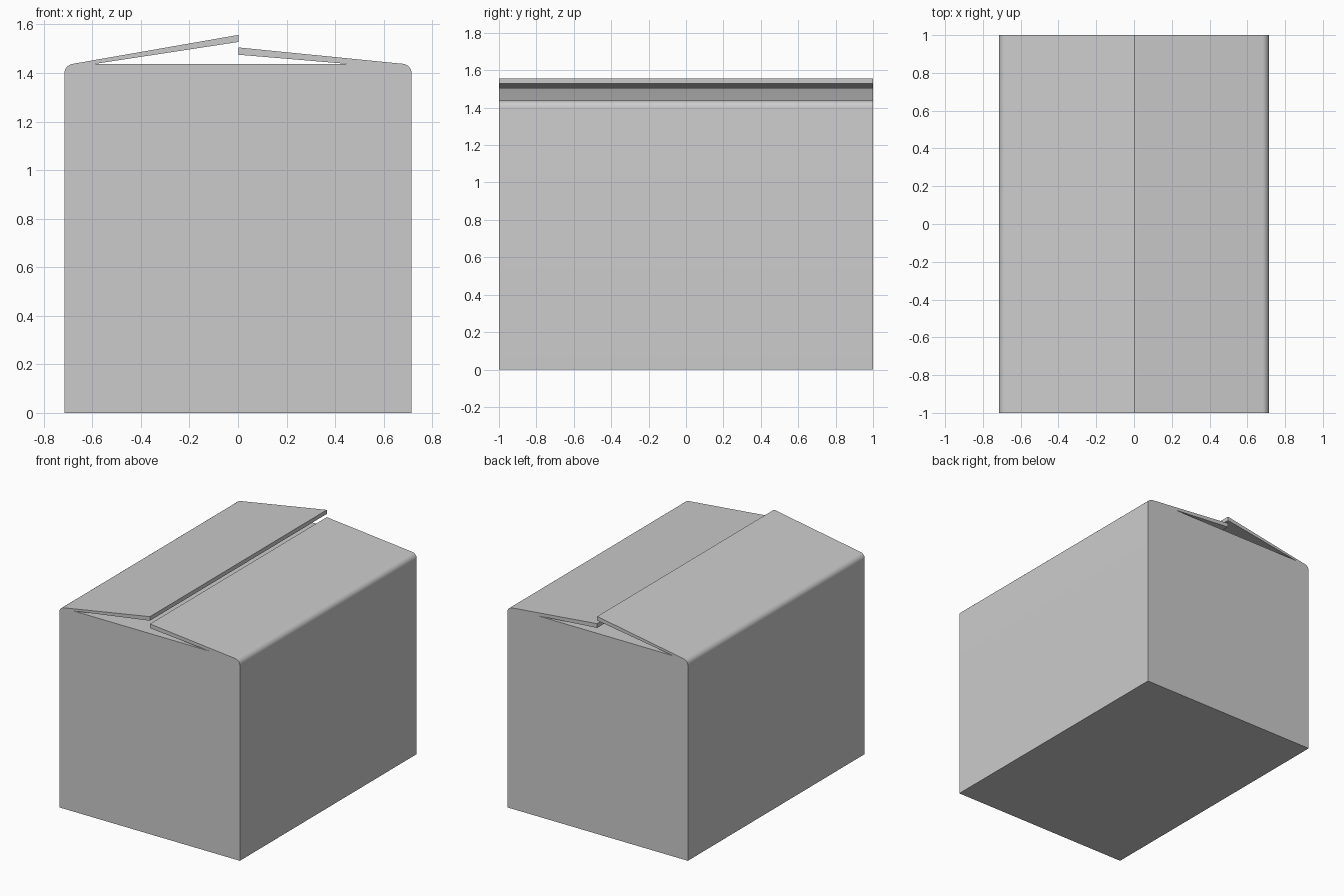
import bpy
import bmesh
from math import cos, sin, radians

cube = bpy.data.objects.get("Cube")
if cube:
    bpy.data.objects.remove(cube, do_unlink=True)

HALF_WIDTH, HALF_DEPTH, RADIUS = 0.715, 1.0, 0.04
LID_Z, TIP_X = 1.436, 0.003

grey = bpy.data.materials.new("plain grey")
grey.use_nodes = True
colour = (0.6, 0.6, 0.6, 1)
grey.diffuse_color = colour
grey.node_tree.nodes["Principled BSDF"].inputs["Base Color"].default_value = colour


def corner(side, sweep, steps=8):
    """Rounded fold from the wall up to the slope of a flap."""
    cx, cz = HALF_WIDTH - RADIUS, 1.398
    angles = [radians(sweep * i / steps) for i in range(steps + 1)]
    return [(side * (cx + RADIUS * cos(a)), cz + RADIUS * sin(a)) for a in angles]


def extrude_profile(name, points):
    """Closed x-z outline carried through the full depth."""
    bm = bmesh.new()
    face = bm.faces.new([bm.verts.new((x, -HALF_DEPTH, z)) for x, z in points])
    extruded = bmesh.ops.extrude_face_region(bm, geom=[face], use_keep_orig=True)
    moved = [g for g in extruded["geom"] if isinstance(g, bmesh.types.BMVert)]
    bmesh.ops.translate(bm, vec=(0, 2 * HALF_DEPTH, 0), verts=moved)
    bmesh.ops.recalc_face_normals(bm, faces=bm.faces)
    mesh = bpy.data.meshes.new(name)
    bm.to_mesh(mesh)
    bm.free()
    mesh.materials.append(grey)
    obj = bpy.data.objects.new(name, mesh)
    bpy.context.collection.objects.link(obj)
    return obj


# Box outline: walls, folded corners and the two raised lid flaps
outline = [(-HALF_WIDTH, 0), (HALF_WIDTH, 0)]
outline += corner(1, 84)
outline += [(TIP_X, 1.505), (TIP_X, 1.475), (0.47, LID_Z)]   # lower flap
outline += [(-0.6, LID_Z), (TIP_X, 1.528), (TIP_X, 1.557)]   # upper flap
outline += reversed(corner(-1, 80))

box = extrude_profile("box_with_open_flaps", outline)

# Smooth folds, sharp edges elsewhere
bpy.ops.object.select_all(action="DESELECT")
box.select_set(True)
bpy.context.view_layer.objects.active = box
bpy.ops.object.shade_smooth_by_angle(angle=radians(30))
